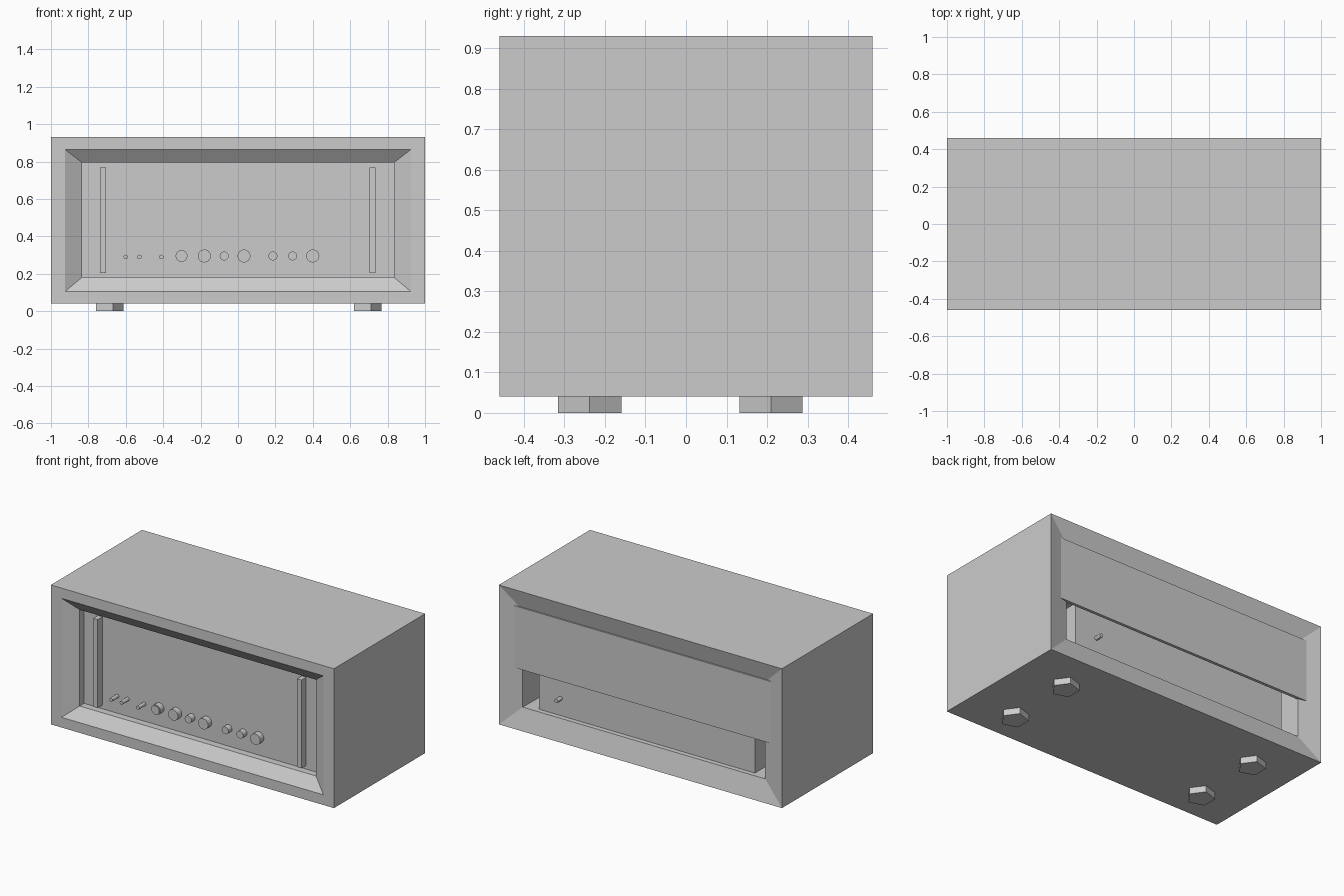
import bpy
import math
from mathutils import Vector

cube = bpy.data.objects.get("Cube")
if cube:
    bpy.data.objects.remove(cube)

grey = bpy.data.materials.new("plain_grey")
grey.use_nodes = True
COLOUR = (0.6, 0.6, 0.6, 1)
grey.diffuse_color = COLOUR
grey.node_tree.nodes["Principled BSDF"].inputs["Base Color"].default_value = COLOUR


def make(name, verts, faces):
    mesh = bpy.data.meshes.new(name)
    mesh.from_pydata(verts, [], faces)
    mesh.materials.append(grey)
    obj = bpy.data.objects.new(name, mesh)
    bpy.context.collection.objects.link(obj)
    return obj


def box(name, low, high):
    """Box between two opposite corners."""
    xs, ys, zs = zip(low, high)
    verts = [(x, y, z) for x in xs for y in ys for z in zs]
    faces = [(0, 1, 3, 2), (4, 6, 7, 5), (0, 4, 5, 1),
             (2, 3, 7, 6), (0, 2, 6, 4), (1, 5, 7, 3)]
    return make(name, verts, faces)


def prism(name, start, end, radius, sides):
    """Regular prism from start to end, along z or y, first corner towards +x."""
    start, end = Vector(start), Vector(end)
    axis = (end - start).normalized()
    u = Vector((1, 0, 0))
    v = axis.cross(u)
    verts = []
    for centre in (start, end):
        for i in range(sides):
            a = math.tau * i / sides
            verts.append(centre + radius * (u * math.cos(a) + v * math.sin(a)))
    faces = [(i, (i + 1) % sides, sides + (i + 1) % sides, sides + i)
             for i in range(sides)]
    faces += [tuple(reversed(range(sides))), tuple(range(sides, 2 * sides))]
    return make(name, verts, faces)


FRONT, BACK = -0.46, 0.46
PANEL = FRONT + 0.10      # face of the control panel

# Cabinet: rectangular rings (half width, bottom, top, y) joined into a shell
rings = [
    (1.0, 0.04, 0.93, FRONT),
    (0.925, 0.105, 0.865, FRONT),
    (0.835, 0.18, 0.795, FRONT + 0.055),
    (0.835, 0.18, 0.795, PANEL + 0.02),
    (0.857, 0.175, 0.795, BACK - 0.035),
    (1.0, 0.04, 0.93, BACK),
]
verts, faces = [], []
for w, low, high, y in rings:
    verts += [(-w, y, low), (w, y, low), (w, y, high), (-w, y, high)]
for r in range(len(rings)):
    n = (r + 1) % len(rings)
    for i in range(4):
        j = (i + 1) % 4
        faces.append((4 * r + i, 4 * r + j, 4 * n + j, 4 * n + i))
make("cabinet", verts, faces)

# Panels and inner chassis
box("control_panel", (-0.84, PANEL, 0.175), (0.84, PANEL + 0.02, 0.80))
box("back_panel", (-0.908, BACK - 0.04, 0.42), (0.908, BACK - 0.021, 0.815))
box("chassis", (-0.763, PANEL + 0.02, 0.175), (0.763, BACK - 0.066, 0.46))

# Upright bars at both ends of the control panel
for side, x in (("right", -0.722), ("left", 0.718)):
    box(side + "_bar", (x - 0.016, FRONT + 0.052, 0.203),
        (x + 0.016, PANEL + 0.005, 0.767))

# Switches and knobs
KNOB_Z = 0.295
for i, x in enumerate((-0.6, -0.527, -0.41)):
    prism(f"switch_{i + 1}", (x, PANEL + 0.005, KNOB_Z - 0.005),
          (x, FRONT + 0.035, KNOB_Z - 0.005), 0.012, 12)

SMALL, LARGE = 0.024, 0.035
knobs = ((-0.302, 0.032), (-0.18, LARGE), (-0.074, SMALL), (0.032, LARGE),
         (0.187, SMALL), (0.292, SMALL), (0.4, LARGE))
for i, (x, radius) in enumerate(knobs):
    prism(f"knob_{i + 1}", (x, PANEL + 0.005, KNOB_Z),
          (x, FRONT + 0.062, KNOB_Z), radius, 16)
prism("knob_1_cap", (-0.302, PANEL, KNOB_Z), (-0.302, FRONT + 0.058, KNOB_Z), 0.027, 16)

# Socket on the rear of the chassis
prism("rear_socket", (0.61, BACK - 0.07, 0.285), (0.61, BACK - 0.02, 0.285), 0.013, 12)

# Five-sided feet
for side, x in (("right", -0.694), ("left", 0.686)):
    for end, y in (("front", -0.2375), ("back", 0.21)):
        prism(f"{end}_{side}_foot", (x, y, 0), (x, y, 0.042), 0.082, 5)

# Consistent outward normals
for obj in bpy.context.collection.objects:
    if obj.type == 'MESH' and obj.data.materials and obj.data.materials[0] == grey:
        import bmesh
        bm = bmesh.new()
        bm.from_mesh(obj.data)
        bmesh.ops.recalc_face_normals(bm, faces=bm.faces)
        bm.to_mesh(obj.data)
        bm.free()
